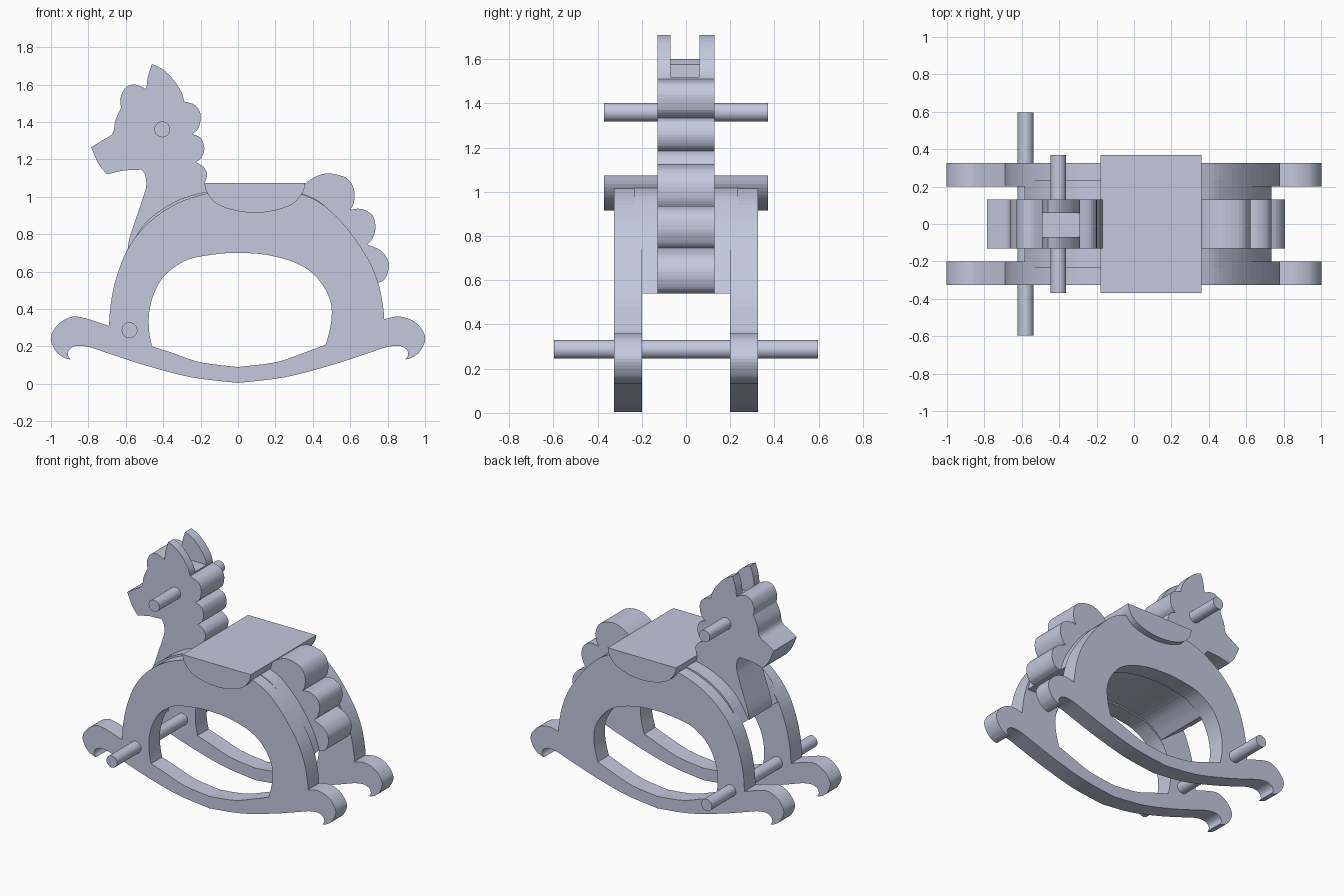
import bpy
import bmesh
import math
from mathutils import Vector
from mathutils.geometry import interpolate_bezier

cube = bpy.data.objects.get("Cube")
if cube:
    bpy.data.objects.remove(cube, do_unlink=True)

paint = bpy.data.materials.new("pale blue grey")
paint.use_nodes = True
COLOUR = (0.55, 0.58, 0.73, 1)
paint.diffuse_color = COLOUR
paint.node_tree.nodes["Principled BSDF"].inputs["Base Color"].default_value = COLOUR


def smooth_run(points, steps=4):
    """Smooth curve through the points of one run."""
    pts = [Vector((x, z)) for x, z in points]
    if len(pts) < 3:
        return pts
    last = len(pts) - 1
    tangent = [(pts[min(i + 1, last)] - pts[max(i - 1, 0)]) / 6 for i in range(len(pts))]
    out = []
    for i in range(last):
        a, b = pts[i], pts[i + 1]
        # limit handles so short segments do not overshoot
        reach = (b - a).length / 2.5
        h1, h2 = tangent[i].copy(), tangent[i + 1].copy()
        for h in (h1, h2):
            if h.length > reach:
                h.length = reach
        out += interpolate_bezier(a, a + h1, b - h2, b, steps + 1)[:-1]
    return out + [pts[-1]]


def outline(*runs):
    """Join smooth runs into one closed outline with sharp corners between them."""
    result = []
    for run in runs:
        for p in smooth_run(run):
            if not result or (p - result[-1]).length > 0.001:
                result.append(p)
    if (result[0] - result[-1]).length < 0.001:
        result.pop()
    return result


def slab(name, loops, y_from, y_to):
    """Board cut from a side profile; later loops are holes."""
    curve = bpy.data.curves.new(name, "CURVE")
    curve.dimensions = "2D"
    curve.fill_mode = "BOTH"
    curve.extrude = (y_to - y_from) / 2
    for loop in loops:
        spline = curve.splines.new("POLY")
        spline.points.add(len(loop) - 1)
        for point, (x, z) in zip(spline.points, loop):
            point.co = (x, z, 0, 1)
        spline.use_cyclic_u = True
    obj = bpy.data.objects.new(name, curve)
    bpy.context.collection.objects.link(obj)
    obj.rotation_euler.x = math.pi / 2
    obj.location.y = (y_from + y_to) / 2
    bpy.ops.object.select_all(action="DESELECT")
    obj.select_set(True)
    bpy.context.view_layer.objects.active = obj
    bpy.ops.object.convert(target="MESH")
    obj = bpy.context.object
    bm = bmesh.new()
    bm.from_mesh(obj.data)
    bmesh.ops.remove_doubles(bm, verts=bm.verts, dist=0.0001)
    bmesh.ops.recalc_face_normals(bm, faces=bm.faces)
    for face in bm.faces:
        face.smooth = False
    bm.to_mesh(obj.data)
    bm.free()
    obj.data.materials.clear()
    obj.data.materials.append(paint)
    return obj


def peg(name, x, z, half_length):
    bpy.ops.mesh.primitive_cylinder_add(vertices=32, radius=0.042, depth=2 * half_length,
                                        location=(x, 0, z), rotation=(math.pi / 2, 0, 0))
    obj = bpy.context.object
    obj.name = name
    obj.data.materials.append(paint)
    bpy.ops.object.shade_smooth_by_angle()


# Side boards: arch, curled ends and rocker in one profile with an opening
arch = [(-.69, .31), (-.68, .43), (-.65, .57), (-.59, .72), (-.5, .84), (-.38, .935),
        (-.25, .995), (-.1, 1.03), (.09, 1.045), (.25, 1.04), (.4, .99), (.5, .92),
        (.6, .81), (.7, .66), (.755, .52), (.78, .38), (.78, .345)]
curl = [(.86, .36), (.94, .335), (.99, .28), (1, .23), (.97, .17), (.93, .14), (.895, .13)]
hook = [(.895, .13), (.91, .155), (.9, .185), (.86, .203), (.79, .195), (.7, .165),
        (.5, .1), (.25, .035), (0, .005)]


def mirrored(points):
    return [(-x, z) for x, z in reversed(points)]


board = outline(arch, [arch[-1]] + curl, hook, mirrored(hook), mirrored(curl) + [arch[0]])
opening = outline(
    [(-.46, .2), (-.475, .28), (-.475, .38), (-.45, .48), (-.4, .57), (-.33, .63), (-.25, .67),
     (-.1, .695), (0, .7), (.15, .69), (.3, .65), (.4, .59), (.47, .5), (.5, .41),
     (.495, .31), (.47, .21)],
    [(.47, .21), (.35, .165), (.2, .115), (0, .09)],
    [(0, .09), (-.2, .115), (-.35, .165), (-.46, .2)])
slab("left_side_board", [board, opening], .2, .325)
slab("right_side_board", [board, opening], -.325, -.2)

# Barrel between the side boards
barrel = outline(
    [(-.585, .72), (-.5, .855), (-.38, .95), (-.25, 1.008), (-.1, 1.035), (.09, 1.045),
     (.25, 1.04), (.4, .995), (.5, .918), (.6, .805), (.69, .66), (.735, .54)],
    [(.735, .54), (.46, .54)],
    [(.46, .54), (.4, .6), (.3, .66), (.15, .7), (0, .71), (-.1, .705), (-.25, .68),
     (-.33, .64), (-.4, .58)],
    [(-.4, .58), (-.585, .72)])
slab("barrel", [barrel], -.235, .235)

# Head, neck and scalloped mane
head = outline(
    [(-.59, .72), (-.58, .78), (-.54, .9), (-.5, 1.02), (-.49, 1.07), (-.498, 1.12), (-.515, 1.145)],
    [(-.515, 1.145), (-.61, 1.14), (-.7, 1.12)],
    [(-.7, 1.12), (-.745, 1.175), (-.785, 1.265)],
    [(-.785, 1.265), (-.72, 1.305), (-.67, 1.34), (-.655, 1.41), (-.625, 1.475)],
    [(-.625, 1.475), (-.628, 1.53), (-.6, 1.585), (-.55, 1.6), (-.49, 1.575)],
    [(-.49, 1.575), (-.49, 1.52)],
    [(-.49, 1.52), (-.29, 1.52)],
    [(-.29, 1.51), (-.23, 1.49), (-.2, 1.44), (-.21, 1.37), (-.245, 1.335)],
    [(-.245, 1.335), (-.2, 1.315), (-.18, 1.26), (-.195, 1.21), (-.225, 1.185)],
    [(-.225, 1.185), (-.185, 1.16), (-.165, 1.12), (-.18, 1.07)],
    [(-.18, 1.07), (-.15, 1.0)],
    [(-.15, 1.0), (-.35, .9), (-.5, .8), (-.59, .72)])
slab("head_and_neck", [head], -.13, .13)

# Ears either side of the slot
ear = outline([(-.49, 1.515), (-.49, 1.575)],
              [(-.49, 1.575), (-.482, 1.64), (-.46, 1.71)],
              [(-.46, 1.71), (-.4, 1.68), (-.34, 1.62), (-.3, 1.555), (-.29, 1.515)])
slab("left_ear", [ear], .06, .13)
slab("right_ear", [ear], -.13, -.07)

# Scalloped tail
tail = outline(
    [(.34, 1.03), (.36, 1.07), (.42, 1.11), (.49, 1.125), (.58, 1.1), (.62, 1.04), (.62, .97), (.6, .93)],
    [(.6, .93), (.66, .935), (.72, .9), (.735, .83), (.715, .77), (.69, .745)],
    [(.69, .745), (.76, .715), (.8, .665), (.805, .61), (.785, .56), (.75, .54)],
    [(.75, .54), (.68, .54)],
    [(.68, .54), (.6, .72), (.5, .86), (.34, .98)],
    [(.34, .98), (.34, 1.03)])
slab("tail", [tail], -.13, .13)

# Seat with a rounded underside
seat = outline([(-.18, 1.073), (.36, 1.073)],
               [(.36, 1.073), (.345, 1.02), (.29, .96), (.19, .925), (.09, .915), (-.01, .925),
                (-.11, .96), (-.165, 1.02), (-.18, 1.073)])
slab("seat", [seat], -.37, .37)

# Handle and foot rest
peg("handle", -.405, 1.36, .37)
peg("foot_rest", -.58, .287, .597)
